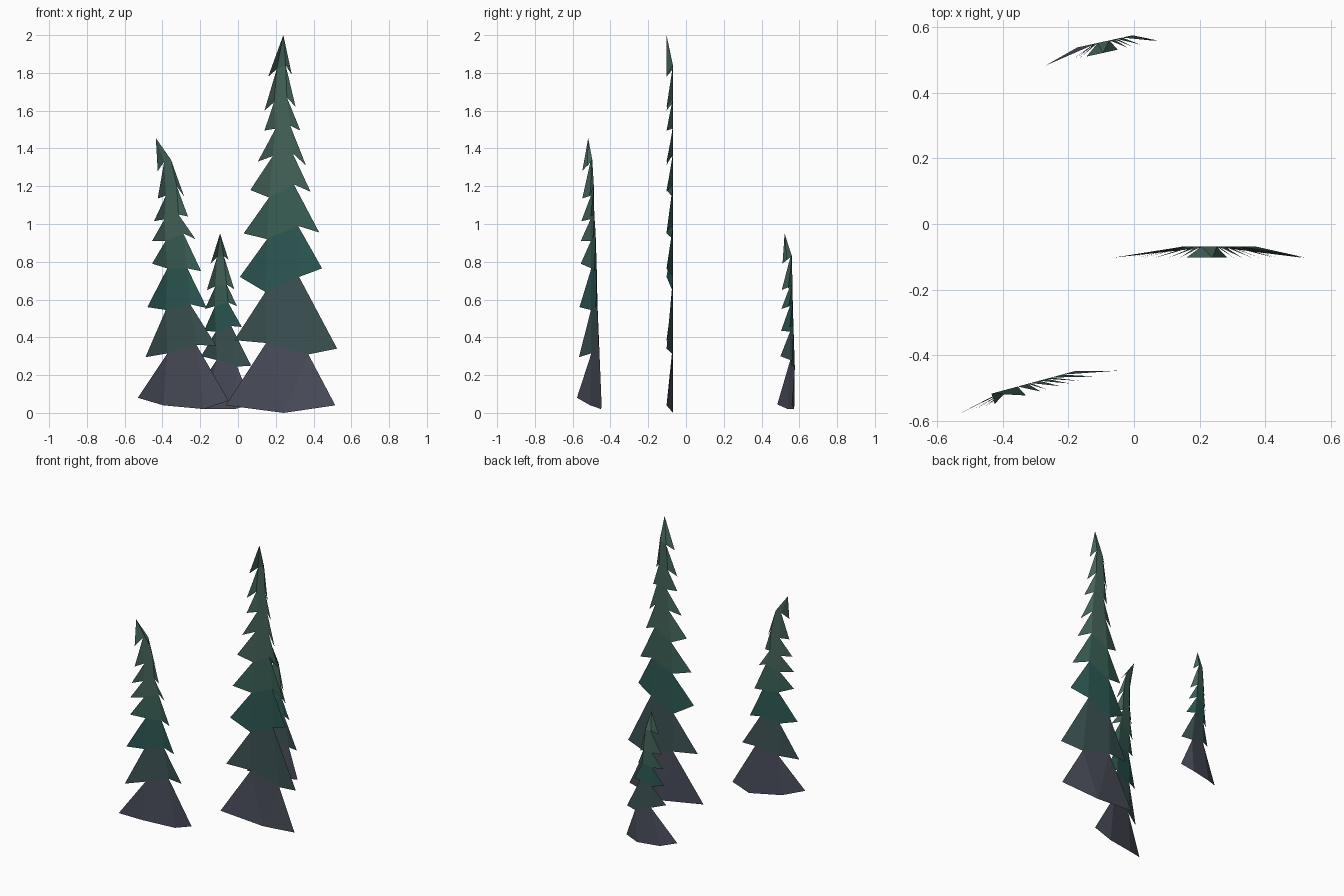
import bpy, bmesh

FOLD = 0.034  # how far the branch tips come forward of the flat middle


def material(name, rgb):
    m = bpy.data.materials.new(name)
    m.diffuse_color = (*rgb, 1)
    return m


# colours from the foot upward
MATS = [material("foot_grey", (0.070, 0.076, 0.105)),
        material("low_needles", (0.046, 0.085, 0.088)),
        material("teal_needles", (0.026, 0.098, 0.088)),
        material("green_needles", (0.042, 0.118, 0.092)),
        material("top_needles", (0.060, 0.130, 0.102))]


def tree(name, apex, tip_fold, plane, tiers, base=(0.28, 0.73)):
    """Folded sheet; each tier is left x, z, right x, z, then two inner hem heights."""
    x0, y0, slope = plane
    bm = bmesh.new()

    def point(x, z, forward=0.0):
        return bm.verts.new((x, y0 + slope * (x - x0) - forward, z))

    tip = point(*apex, tip_fold)
    top = (tip,)
    for i, (xl, zl, xr, zr, za, zb) in enumerate(tiers):
        last = len(tiers) - 1 - i
        fa, fb = base if last == 0 else (0.36, 0.74) if i == 0 else (0.31, 0.72)
        left, right = point(xl, zl, FOLD), point(xr, zr, FOLD)
        a = point(xl + fa * (xr - xl), za)
        b = a if fa == fb else point(xl + fb * (xr - xl), zb)
        # left wing, middle panel, right wing
        middle = (top[0], a) + ((b,) if b is not a else ()) + top[:0:-1]
        for corners in ((top[0], left, a), middle, (top[-1], b, right)):
            bm.faces.new(corners).material_index = min(last, 4)
        top = (a, b)
    mesh = bpy.data.meshes.new(name)
    bm.to_mesh(mesh)
    bm.free()
    for m in MATS:
        mesh.materials.append(m)
    bpy.context.collection.objects.link(bpy.data.objects.new(name, mesh))


# tall tree in the middle
tree("tall_tree", (0.24, 2.0), FOLD, (0.24, -0.069, 0.0), [
    (0.16, 1.78, 0.285, 1.79, 1.82, 1.84),
    (0.14, 1.60, 0.305, 1.62, 1.645, 1.67),
    (0.14, 1.495, 0.33, 1.495, 1.505, 1.52),
    (0.105, 1.33, 0.36, 1.31, 1.36, 1.375),
    (0.065, 1.18, 0.385, 1.17, 1.14, 1.21),
    (0.03, 0.95, 0.43, 0.955, 0.92, 0.99),
    (0.01, 0.72, 0.445, 0.765, 0.64, 0.72),
    (-0.02, 0.385, 0.525, 0.34, 0.37, 0.31),
    (-0.065, 0.04, 0.515, 0.04, 0.0, 0.0)], base=(0.53, 0.53))

# leaning tree at the front left
tree("leaning_tree", (-0.435, 1.455), 0.0, (-0.31, -0.484, 0.27), [
    (-0.425, 1.28, -0.33, 1.305, 1.33, 1.34),
    (-0.425, 1.135, -0.285, 1.145, 1.15, 1.20),
    (-0.445, 1.015, -0.265, 1.04, 1.025, 1.05),
    (-0.455, 0.91, -0.225, 0.92, 0.91, 0.95),
    (-0.455, 0.79, -0.195, 0.75, 0.765, 0.765),
    (-0.48, 0.56, -0.165, 0.555, 0.545, 0.575),
    (-0.49, 0.295, -0.115, 0.355, 0.315, 0.36),
    (-0.53, 0.08, -0.05, 0.065, 0.04, 0.02)])

# small tree at the back
tree("small_tree", (-0.095, 0.95), FOLD, (-0.095, 0.556, 0.22), [
    (-0.145, 0.79, -0.05, 0.81, 0.825, 0.83),
    (-0.165, 0.65, -0.02, 0.655, 0.67, 0.68),
    (-0.175, 0.55, -0.005, 0.565, 0.565, 0.585),
    (-0.18, 0.435, 0.02, 0.455, 0.43, 0.46),
    (-0.195, 0.30, 0.07, 0.25, 0.28, 0.245),
    (-0.27, 0.045, 0.075, 0.045, 0.02, 0.02)])
